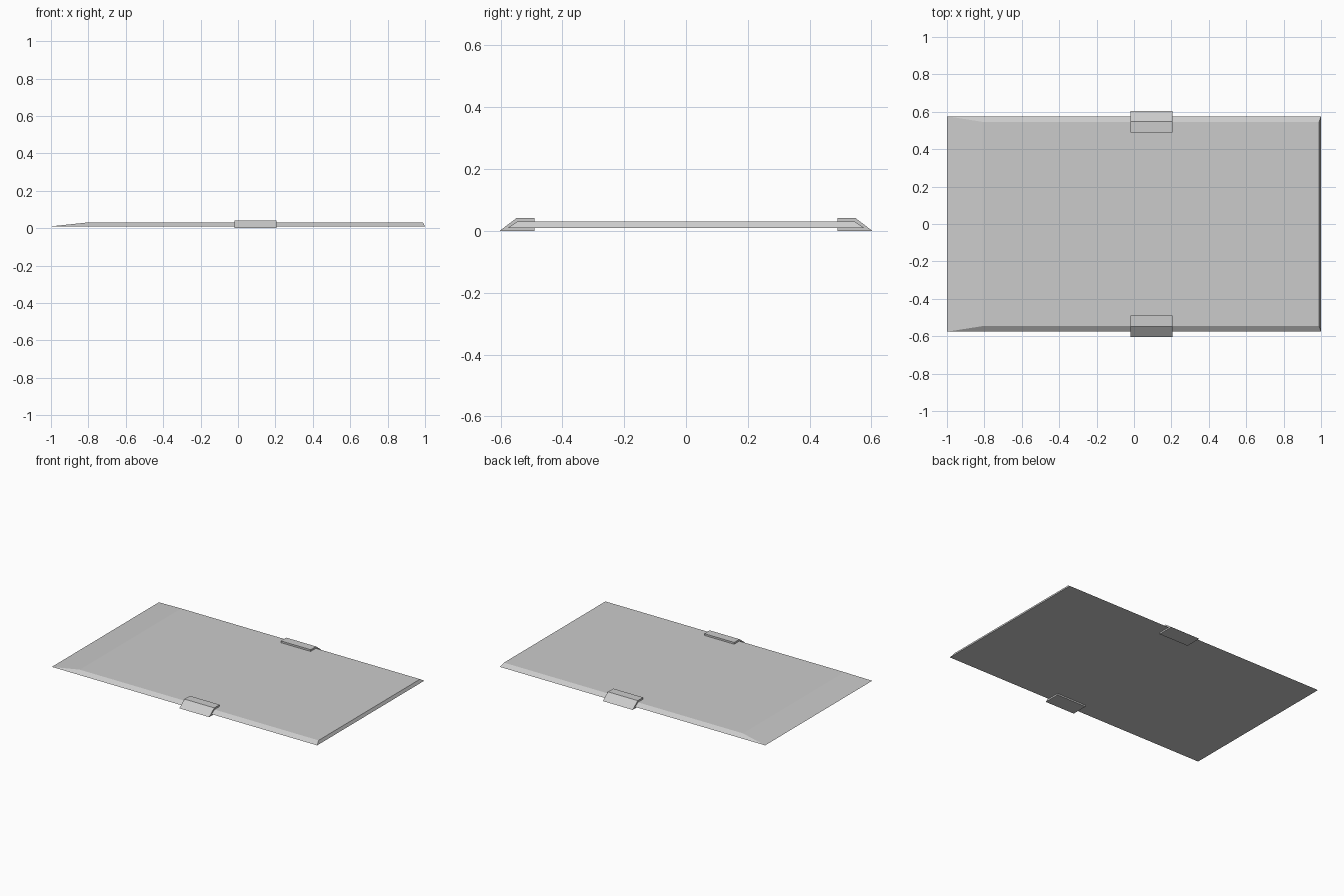
import bpy
import bmesh

cube = bpy.data.objects.get("Cube")
if cube:
    bpy.data.objects.remove(cube, do_unlink=True)

# One plain grey for every part
grey = bpy.data.materials.new("plain_grey")
grey.use_nodes = True
colour = (0.6, 0.6, 0.6, 1)
grey.diffuse_color = colour
grey.node_tree.nodes["Principled BSDF"].inputs["Base Color"].default_value = colour


def loft(name, start, end):
    """Flat-sided solid between two matching outlines; collapsed edges are merged."""
    bm = bmesh.new()
    a = [bm.verts.new(p) for p in start]
    b = [bm.verts.new(p) for p in end]
    bm.faces.new(a)
    bm.faces.new(b)
    for i in range(len(a)):
        j = (i + 1) % len(a)
        bm.faces.new((a[i], a[j], b[j], b[i]))
    bmesh.ops.remove_doubles(bm, verts=bm.verts, dist=0.0001)
    bmesh.ops.recalc_face_normals(bm, faces=bm.faces)
    mesh = bpy.data.meshes.new(name)
    bm.to_mesh(mesh)
    bm.free()
    mesh.materials.append(grey)
    obj = bpy.data.objects.new(name, mesh)
    bpy.context.collection.objects.link(obj)
    return obj


# Plate: wide base, bevelled sides and a long ramp at the right end
BASE, TOP = 0.01, 0.03


def rectangle(x0, x1, half, z):
    return [(x0, -half, z), (x1, -half, z), (x1, half, z), (x0, half, z)]


loft("plate", rectangle(-1, 1, 0.576, BASE), rectangle(-0.81, 0.99, 0.546, TOP))

# Edge clips: a slanted outer face and an upright inner face, front and back
profile = [(0.49, 0), (0.603, 0), (0.548, 0.042), (0.49, 0.042)]
for name, side in (("front_clip", -1), ("back_clip", 1)):
    loft(name,
         [(-0.02, side * y, z) for y, z in profile],
         [(0.205, side * y, z) for y, z in profile])
